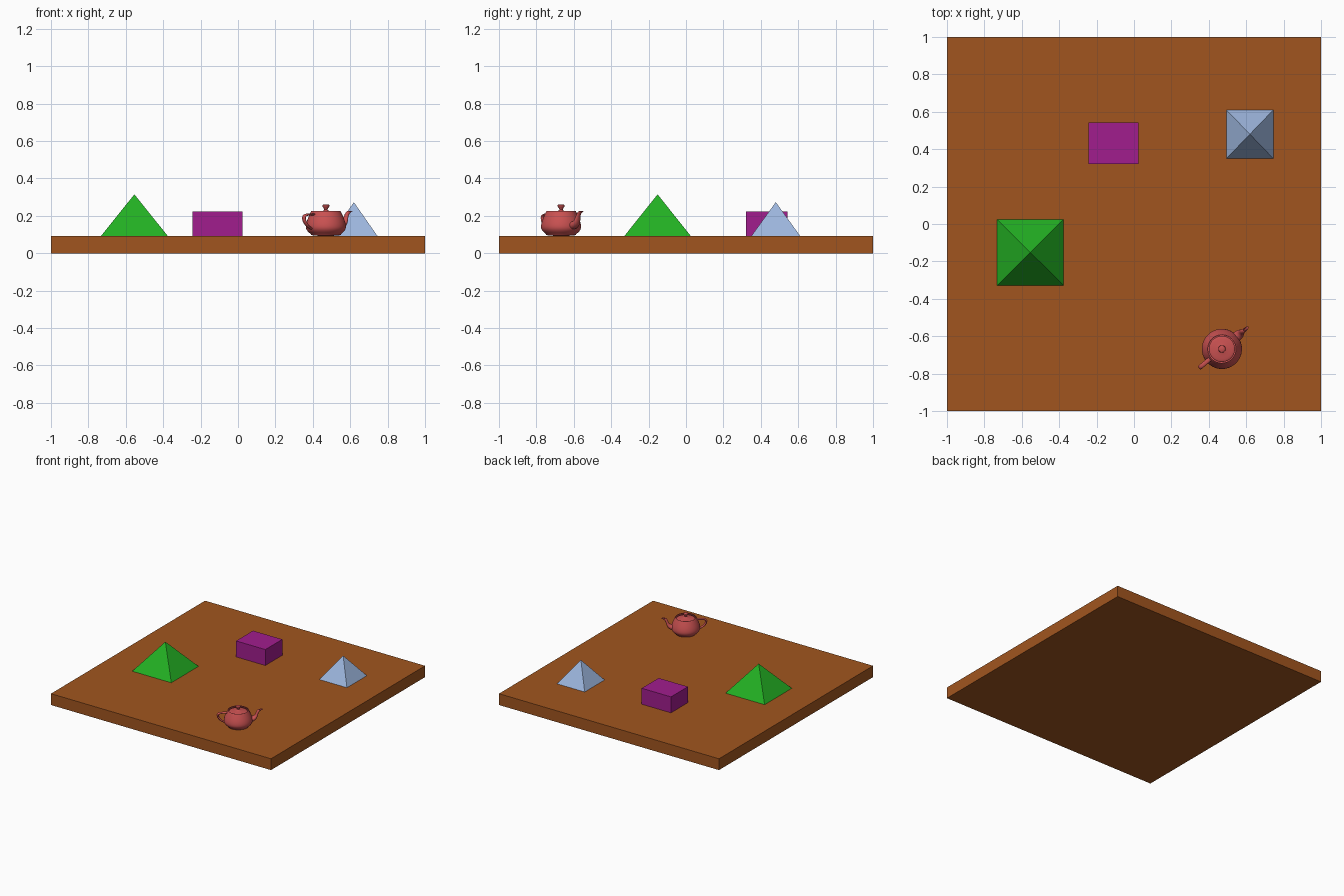
import bpy, bmesh, math
from mathutils import Matrix, Vector

if "Cube" in bpy.data.objects:
    bpy.data.objects.remove(bpy.data.objects["Cube"])

TOP = 0.093  # height of the board surface


def material(name, rgb):
    m = bpy.data.materials.new(name)
    m.diffuse_color = (*[(c / 255) ** 2.2 for c in rgb], 1)
    m.use_nodes = True
    m.node_tree.nodes["Principled BSDF"].inputs["Base Color"].default_value = m.diffuse_color
    return m


def add_object(name, bm, mat):
    bmesh.ops.recalc_face_normals(bm, faces=bm.faces)
    me = bpy.data.meshes.new(name)
    bm.to_mesh(me)
    bm.free()
    me.materials.append(mat)
    ob = bpy.data.objects.new(name, me)
    bpy.context.collection.objects.link(ob)
    return ob


def box(name, x0, x1, y0, y1, z0, z1, mat):
    bm = bmesh.new()
    bmesh.ops.create_cube(bm, size=1)
    bmesh.ops.scale(bm, vec=(x1 - x0, y1 - y0, z1 - z0), verts=bm.verts)
    bmesh.ops.translate(bm, vec=((x0 + x1) / 2, (y0 + y1) / 2, (z0 + z1) / 2), verts=bm.verts)
    return add_object(name, bm, mat)


def pyramid(name, x0, x1, y0, y1, apex, mat):
    bm = bmesh.new()
    base = [bm.verts.new(p) for p in
            ((x0, y0, TOP), (x1, y0, TOP), (x1, y1, TOP), (x0, y1, TOP))]
    tip = bm.verts.new(((x0 + x1) / 2, (y0 + y1) / 2, apex))
    bm.faces.new(base[::-1])
    for i in range(4):
        bm.faces.new((base[i], base[(i + 1) % 4], tip))
    return add_object(name, bm, mat)


def bezier(points, steps=8):
    """Sample a chain of cubic segments (3n + 1 control points)."""
    out = [Vector(points[0])]
    for k in range(0, len(points) - 1, 3):
        a, b, c, d = (Vector(p) for p in points[k:k + 4])
        for i in range(1, steps + 1):
            t = i / steps
            s = 1 - t
            out.append(a * s**3 + b * 3 * s * s * t + c * 3 * s * t * t + d * t**3)
    return out


def skin(bm, rings):
    for a, b in zip(rings, rings[1:]):
        n = len(a)
        for i in range(n):
            bm.faces.new((a[i], a[(i + 1) % n], b[(i + 1) % n], b[i]))


def lathe(name, profile, mat, n=32):
    bm = bmesh.new()
    rings = [[bm.verts.new((r * math.cos(2 * math.pi * i / n),
                            r * math.sin(2 * math.pi * i / n), z))
              for i in range(n)] for r, z in profile]
    skin(bm, rings)
    bmesh.ops.remove_doubles(bm, verts=bm.verts, dist=1e-4)
    return add_object(name, bm, mat)


def tube(name, upper, lower, mat, n=16):
    """Oval tube between two side curves given as (x, z, half width)."""
    bm = bmesh.new()
    rings = []
    for u, v in zip(bezier(upper), bezier(lower)):
        mid, arm = (u + v) / 2, (u - v) / 2
        ring = []
        for i in range(n):
            a = 2 * math.pi * i / n
            ring.append(bm.verts.new((mid.x + arm.x * math.cos(a),
                                      mid.z * math.sin(a),
                                      mid.y + arm.y * math.cos(a))))
        rings.append(ring)
    skin(bm, rings)
    return add_object(name, bm, mat)


# Board and geometric blocks
box("board", -1, 1, -1, 1, 0, TOP, material("brown", (160, 86, 36)))
box("purple_block", -0.243, 0.023, 0.322, 0.542, TOP, 0.224, material("purple", (160, 35, 140)))
pyramid("green_pyramid", -0.732, -0.376, -0.329, 0.025, 0.315, material("green", (40, 175, 40)))
pyramid("blue_pyramid", 0.494, 0.745, 0.35, 0.61, 0.273, material("blue", (155, 180, 220)))

# Teapot parts, built in their own units then placed on the board
red = material("red", (200, 82, 82))
body = lathe("teapot_body", bezier([
    (1.4, 2.4), (1.34, 2.53), (1.44, 2.53), (1.5, 2.4),
    (1.75, 1.875), (2, 1.35), (2, 0.9),
    (2, 0.45), (1.5, 0.225), (1.5, 0.15),
    (1.5, 0.075), (1.425, 0), (0, 0)]), red)
lid = lathe("teapot_lid", bezier([
    (0, 3.15), (0.8, 3.15), (0, 2.7), (0.2, 2.55),
    (0.4, 2.4), (1.3, 2.4), (1.3, 2.25)]), red)
W = 0.225
handle = tube("teapot_handle",
              [(-1.5, 2.25, W), (-2.5, 2.25, W), (-3, 2.25, W), (-3, 1.8, W),
               (-3, 1.35, W), (-2.65, 0.94, W), (-1.9, 0.6, W)],
              [(-1.6, 2.025, W), (-2.3, 2.025, W), (-2.7, 2.025, W), (-2.7, 1.8, W),
               (-2.7, 1.575, W), (-2.5, 1.125, W), (-2, 0.9, W)], red)
spout = tube("teapot_spout",
             [(1.7, 1.425, 0.5), (2.6, 1.425, 0.5), (2.3, 2.1, 0.19), (2.7, 2.4, 0.19),
              (2.8, 2.475, 0.19), (2.9, 2.475, 0.11), (2.8, 2.4, 0.11)],
             [(1.7, 0.6, 0.5), (3.1, 0.825, 0.5), (2.4, 2.025, 0.19), (3.3, 2.4, 0.19),
              (3.525, 2.494, 0.19), (3.45, 2.51, 0.11), (3.2, 2.4, 0.11)], red)
place = (Matrix.Translation((0.47, -0.668, TOP))
         @ Matrix.Rotation(math.radians(40), 4, 'Z') @ Matrix.Scale(0.0537, 4))
for ob in (body, lid, handle, spout):
    ob.data.transform(place)
    bpy.ops.object.select_all(action='DESELECT')
    ob.select_set(True)
    bpy.context.view_layer.objects.active = ob
    bpy.ops.object.shade_smooth_by_angle(angle=math.radians(40))
